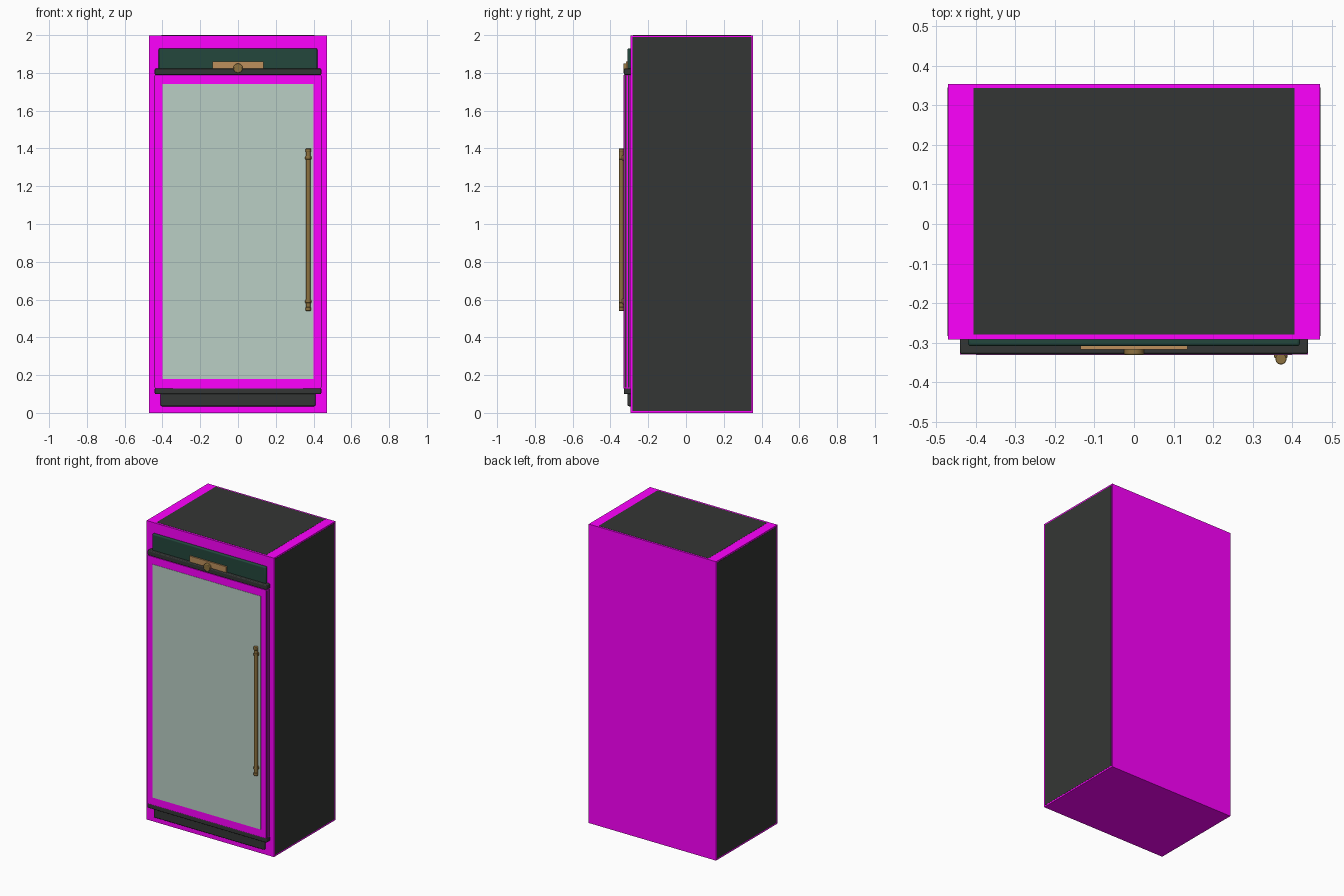
import bpy, math

if "Cube" in bpy.data.objects:
    bpy.data.objects.remove(bpy.data.objects["Cube"])


def material(name, rgb):
    m = bpy.data.materials.new(name)
    m.diffuse_color = (*rgb, 1)
    m.use_nodes = True
    m.node_tree.nodes["Principled BSDF"].inputs["Base Color"].default_value = m.diffuse_color
    return m


MAGENTA = material("magenta", (1, 0, 1))
DARK = material("dark_grey", (0.034, 0.037, 0.035))
GREEN = material("dark_green", (0.017, 0.063, 0.045))
GLASS = material("pale_glass", (0.49, 0.62, 0.56))
BRASS = material("brass", (0.27, 0.17, 0.05))
COPPER = material("copper", (0.51, 0.28, 0.107))


def finish(ob, name, mat, bevel=0, segments=3):
    ob.name = name
    ob.data.materials.append(mat)
    if bevel:
        mod = ob.modifiers.new("rounding", 'BEVEL')
        mod.width = bevel
        mod.segments = segments
    bpy.ops.object.shade_smooth_by_angle(angle=math.radians(35))
    return ob


def box(name, x, y, z, mat, bevel=0):
    """Box from (min, max) ranges on each axis."""
    r = (x, y, z)
    bpy.ops.mesh.primitive_cube_add(size=1, location=[(a + b) / 2 for a, b in r])
    ob = bpy.context.object
    ob.scale = [b - a for a, b in r]
    bpy.ops.object.transform_apply(location=False, rotation=False, scale=True)
    return finish(ob, name, mat, bevel)


def rod(name, loc, radius, depth, mat, axis='Z', bevel=0):
    rot = (math.pi / 2, 0, 0) if axis == 'Y' else (0, 0, 0)
    bpy.ops.mesh.primitive_cylinder_add(vertices=32, radius=radius, depth=depth,
                                        location=loc, rotation=rot)
    return finish(bpy.context.object, name, mat, bevel, 2)


# Cabinet with thin side and top panels
box("cabinet", (-0.471, 0.471), (-0.293, 0.355), (0, 1.999), MAGENTA)
for side, s in (("left", -1), ("right", 1)):
    box(side + "_side_panel", sorted((s * 0.465, s * 0.472)), (-0.284, 0.346), (0.01, 1.99), DARK)
box("top_panel", (-0.406, 0.406), (-0.28, 0.344), (1.99, 2.0), DARK)

# Door: two layers with dark edges, pale glass front
box("door_back_frame", (-0.44, 0.44), (-0.312, -0.292), (0.13, 1.79), MAGENTA)
box("door_front_frame", (-0.44, 0.44), (-0.33, -0.312), (0.13, 1.79), MAGENTA)
for side, s in (("left", -1), ("right", 1)):
    for part, y in (("back", (-0.308, -0.298)), ("front", (-0.325, -0.316))):
        box(f"{side}_{part}_door_edge", sorted((s * 0.43, s * 0.441)), y, (0.135, 1.785), DARK)
box("door_glass", (-0.40, 0.40), (-0.332, -0.32), (0.18, 1.74), GLASS)

# Header panel, ledges and kick plate
box("header_panel", (-0.42, 0.42), (-0.309, -0.285), (1.80, 1.93), GREEN, 0.007)
box("upper_ledge", (-0.441, 0.441), (-0.329, -0.285), (1.79, 1.822), DARK, 0.005)
box("lower_ledge", (-0.441, 0.441), (-0.329, -0.285), (0.10, 0.13), DARK, 0.005)
box("kick_plate", (-0.41, 0.41), (-0.309, -0.285), (0.035, 0.105), DARK, 0.007)

# Header plate with round knob
box("header_plate", (-0.135, 0.135), (-0.318, -0.305), (1.822, 1.861), COPPER)
rod("header_knob", (0, -0.321, 1.825), 0.025, 0.022, BRASS, 'Y', 0.004)

# Vertical handle with end caps, collars and standoffs
HX, HY = 0.372, -0.342
rod("handle_bar", (HX, HY, 0.97), 0.0125, 0.86, BRASS, bevel=0.002)
for pos, zc, ze in (("upper", 1.35, 1.39), ("lower", 0.59, 0.55)):
    rod(pos + "_handle_cap", (HX, HY, ze), 0.0138, 0.02, BRASS, bevel=0.003)
    rod(pos + "_handle_collar", (HX, HY, zc), 0.0138, 0.016, BRASS, bevel=0.002)
    rod(pos + "_handle_standoff", (HX, -0.333, zc), 0.017, 0.012, BRASS, 'Y', 0.002)
